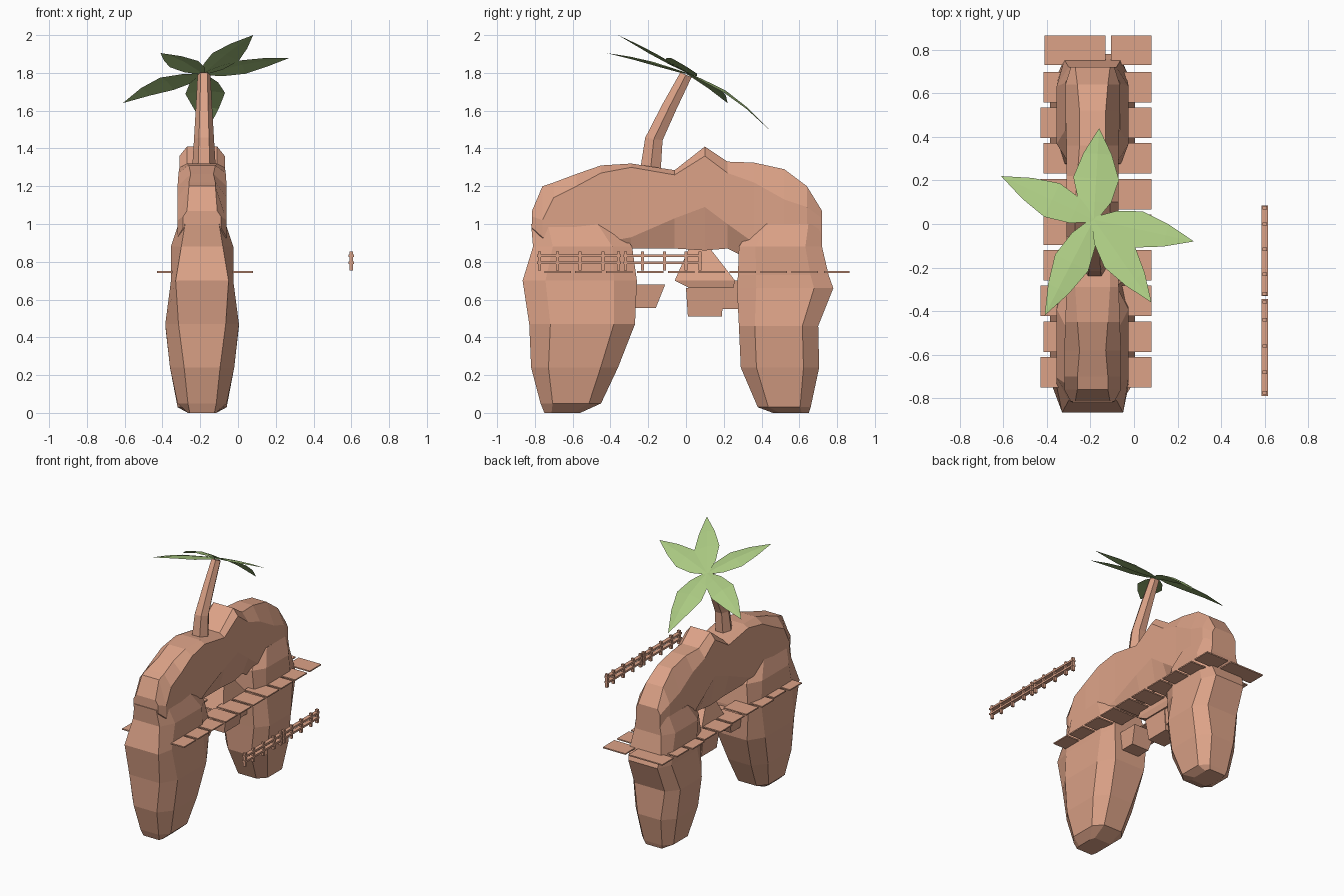
import bpy, bmesh, math
from mathutils import Vector

if "Cube" in bpy.data.objects:
    bpy.data.objects.remove(bpy.data.objects["Cube"])

CX = -0.19  # centre line of the rock arch


def material(name, rgb):
    m = bpy.data.materials.new(name)
    m.diffuse_color = (*rgb, 1)
    m.use_nodes = True
    m.node_tree.nodes["Principled BSDF"].inputs["Base Color"].default_value = m.diffuse_color
    return m


CLAY = material("clay brown", (0.72, 0.365, 0.245))
GREEN = material("leaf green", (0.40, 0.58, 0.22))


def make(name, bm, mat):
    me = bpy.data.meshes.new(name)
    bm.to_mesh(me)
    bm.free()
    me.materials.append(mat)
    ob = bpy.data.objects.new(name, me)
    bpy.context.collection.objects.link(ob)
    return ob


def loft(name, rings, mat=CLAY):
    """Skin a list of equal-sized point rings and cap both ends."""
    bm = bmesh.new()
    loops = [[bm.verts.new(p) for p in r] for r in rings]
    n = len(rings[0])
    for a, b in zip(loops, loops[1:]):
        for i in range(n):
            j = (i + 1) % n
            bm.faces.new((a[i], a[j], b[j], b[i]))
    bm.faces.new(loops[0])
    bm.faces.new(loops[-1])
    bmesh.ops.recalc_face_normals(bm, faces=bm.faces)
    return make(name, bm, mat)


def add_box(bm, x0, x1, y0, y1, z0, z1):
    vs = bmesh.ops.create_cube(bm, size=1)["verts"]
    for v in vs:
        v.co = Vector(((x0 + x1) / 2 + v.co.x * (x1 - x0),
                       (y0 + y1) / 2 + v.co.y * (y1 - y0),
                       (z0 + z1) / 2 + v.co.z * (z1 - z0)))


# Arch top: eight-sided sections along y (y, bottom, side low, side high, top, half width, narrow half width)
ARCH = [(-.815, .96, .98, 1.04, 1.07, .10, .08), (-.76, .86, .93, 1.02, 1.20, .13, .07),
        (-.70, .80, .90, 1.14, 1.22, .13, .07), (-.58, .70, .90, 1.20, 1.265, .13, .06),
        (-.45, .72, .90, 1.27, 1.31, .125, .07), (-.29, .87, .93, 1.30, 1.32, .12, .08),
        (-.06, .87, 1.03, 1.26, 1.285, .12, .08), (.10, .86, 1.09, 1.36, 1.41, .12, .08),
        (.22, .87, 1.00, 1.27, 1.33, .12, .07), (.36, .80, .90, 1.22, 1.325, .12, .06),
        (.52, .70, .90, 1.13, 1.29, .125, .06), (.64, .80, .90, 1.09, 1.20, .125, .07),
        (.72, .92, .94, 1.03, 1.07, .10, .08)]
loft("rock_arch", [[(CX - n, y, b), (CX + n, y, b), (CX + w, y, lo), (CX + w, y, hi),
                    (CX + n, y, t), (CX - n, y, t), (CX - w, y, hi), (CX - w, y, lo)]
                   for y, b, lo, hi, t, w, n in ARCH])


# Legs: eight-sided rings up z (z, front y, back y, half width, narrow half width)
def leg(name, rows):
    rings = []
    for z, a, b, w, n in rows:
        c = (b - a) * 0.2
        rings.append([(CX - n, a, z), (CX + n, a, z), (CX + w, a + c, z), (CX + w, b - c, z),
                      (CX + n, b, z), (CX - n, b, z), (CX - w, b - c, z), (CX - w, a + c, z)])
    loft(name, rings)


leg("front_leg", [(0, -.75, -.56, .075, .065), (.05, -.77, -.45, .13, .075), (.24, -.82, -.36, .17, .095),
                  (.47, -.83, -.27, .195, .125), (.70, -.865, -.26, .165, .14), (.88, -.81, -.285, .165, .11),
                  (1.0, -.82, -.38, .125, .09)])
leg("back_leg", [(0, .46, .65, .075, .065), (.03, .38, .66, .13, .075), (.24, .29, .705, .17, .095),
                 (.46, .28, .70, .195, .125), (.66, .27, .78, .165, .12), (.73, .275, .755, .16, .13),
                 (.88, .28, .72, .165, .11), (1.0, .36, .72, .125, .09)])


# Small rocks under the arch: tapered blocks (z, y0, y1, half width) bottom and top
def block(name, *rows):
    loft(name, [[(CX - w, a, z), (CX + w, a, z), (CX + w, b, z), (CX - w, b, z)] for z, a, b, w in rows])


block("under_rock_front", (.555, -.27, -.16, .07), (.68, -.28, -.11, .09))
block("under_rock_middle", (.51, .01, .19, .07), (.66, .0, .20, .09))
block("under_rock_back", (.55, .05, .28, .07), (.70, .0, .28, .09))
block("under_rock_peak", (.66, .02, .25, .10), (.70, -.06, .26, .11), (.88, .02, .12, .06))

# Walkway planks on both sides, with two at the back end
bm = bmesh.new()
for i in range(9):
    y = -.75 + i * .1635
    add_box(bm, -.11, .08, y, y + .14, .741, .75)
    left = -.43 + (.015 if i in (1, 3, 4, 6, 8) else 0)
    add_box(bm, left, left + .19, y, y + .14, .741, .75)
add_box(bm, -.41, -.13, .73, .865, .741, .75)
add_box(bm, -.105, .08, .73, .865, .741, .75)
make("walkway_planks", bm, CLAY)

# Fence: two sections with posts and two rails
bm = bmesh.new()
for y0, y1, posts in ((-.79, -.345, (-.775, -.68, -.56, -.44, -.358)),
                      (-.33, .085, (-.32, -.23, -.115, 0, .075))):
    for z in (.787, .825):
        add_box(bm, .586, .614, y0, y1, z, z + .014)
    for y in posts:
        add_box(bm, .59, .61, y - .008, y + .008, .755, .855)
make("fence", bm, CLAY)

# Palm trunk: bent six-sided tube (y, z, radius, tilt of the ring)
rings = []
for y, z, r, tilt in ((-.19, 1.27, .064, 0), (-.17, 1.45, .053, .15), (-.088, 1.62, .043, .35), (0, 1.79, .034, .45)):
    rings.append([(-.18 + r * math.cos(a), y + r * math.sin(a), z - r * math.sin(a) * tilt)
                  for a in [math.tau * k / 6 for k in range(6)]])
loft("palm_trunk", rings)

# Palm leaves: folded blades from the crown to each tip
CROWN = Vector((-.185, .02, 1.795))
TIPS = {"back": ((-.16, .44, 1.50), .045), "left": ((-.61, .22, 1.64), .03),
        "right": ((.275, -.08, 1.88), .01), "front_left": ((-.41, -.42, 1.905), .015),
        "front_right": ((.08, -.36, 2.0), .01)}
for name, (tip, rise) in TIPS.items():
    along = Vector(tip) - CROWN
    side = Vector((-along.y, along.x, 0)).normalized()
    # blades tilt with the lean of the crown
    side.z = -0.42 * side.y
    wide = .105 if name == "back" else .085
    bm = bmesh.new()
    rows = []
    for t, w, lift in ((0, .15, 0), (.2, .72, .5), (.45, 1, 1), (.72, .62, .8)):
        w *= wide
        mid = CROWN + along * t + Vector((0, 0, rise * lift))
        rows.append([bm.verts.new(mid + side * w - Vector((0, 0, w * .15))), bm.verts.new(mid),
                     bm.verts.new(mid - side * w - Vector((0, 0, w * .15)))])
    end = bm.verts.new(tip)
    for a, b in zip(rows, rows[1:]):
        bm.faces.new((a[1], b[1], b[0], a[0]))
        bm.faces.new((a[2], b[2], b[1], a[1]))
    bm.faces.new((rows[-1][1], end, rows[-1][0]))
    bm.faces.new((rows[-1][2], end, rows[-1][1]))
    for f in bm.faces:
        f.normal_update()
        if f.normal.z < 0:
            f.normal_flip()
    make("palm_leaf_" + name, bm, GREEN)
